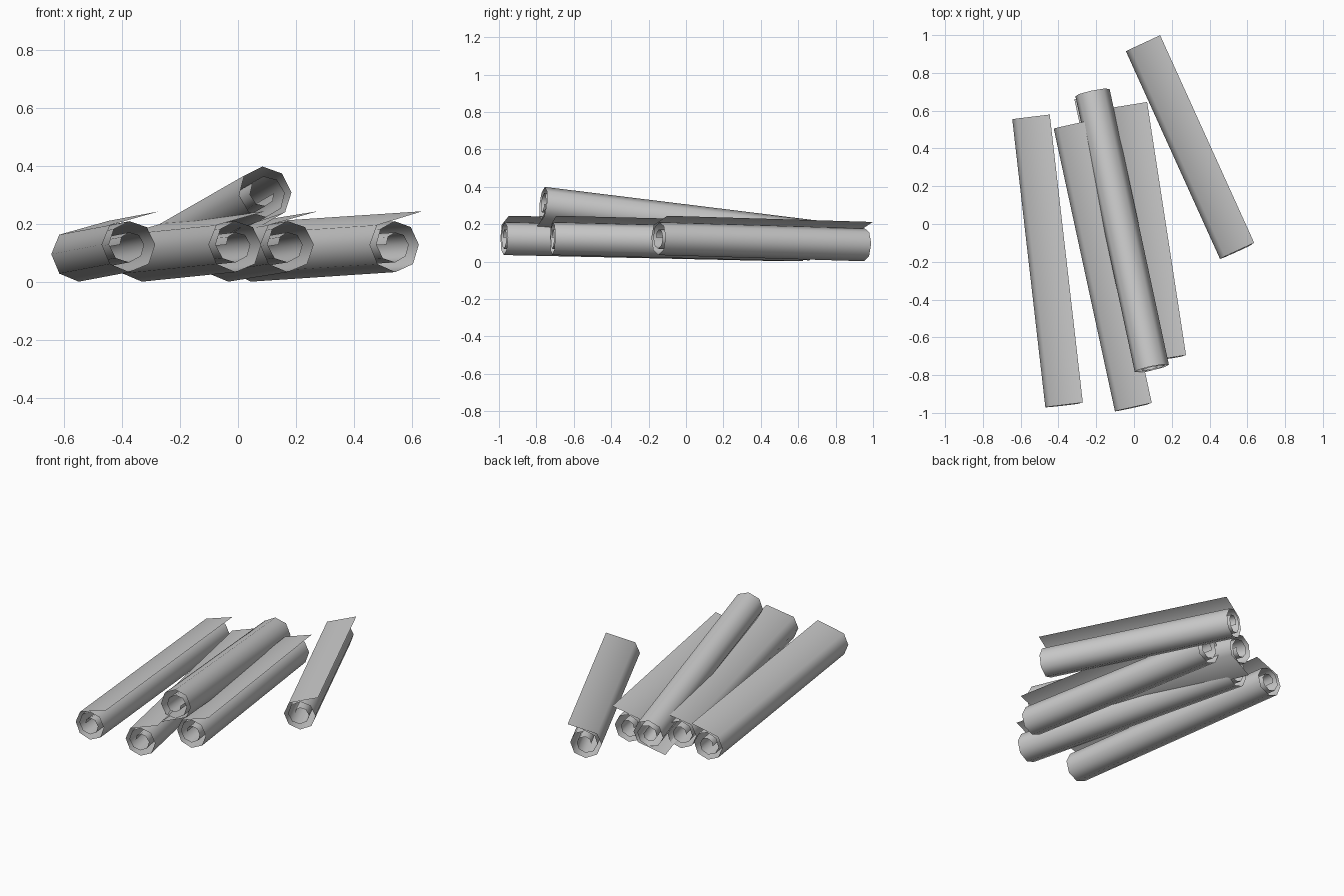
import bpy
import bmesh
from math import radians, cos, sin
from mathutils import Vector

cube = bpy.data.objects.get("Cube")
if cube:
    bpy.data.objects.remove(cube, do_unlink=True)

# Plain grey paper
paper = bpy.data.materials.new("grey_paper")
paper.use_nodes = True
GREY = (0.6, 0.6, 0.6, 1.0)
paper.diffuse_color = GREY
bsdf = next(n for n in paper.node_tree.nodes if n.type == 'BSDF_PRINCIPLED')
bsdf.inputs["Base Color"].default_value = GREY
bsdf.inputs["Roughness"].default_value = 0.8


def spiral_profile(radius=0.095, steps=18):
    """Loose flap edge, then an eight-sided spiral winding inwards."""
    points = [(0.105, 0.115)]
    for i in range(steps):
        r = radius - max(0, i - 4) * 0.0048
        a = radians(135 + 45 * i)
        points.append((r * cos(a), r * sin(a)))
    return points


def rolled_sheet(name, front, back, twist=0):
    """Sweep the spiral straight from the front centre to the back centre."""
    front, back = Vector(front), Vector(back)
    axis = (back - front).normalized()
    side = axis.cross(Vector((0, 0, 1))).normalized()
    up = side.cross(axis)
    c, s = cos(radians(twist)), sin(radians(twist))
    u, v = side * c + up * s, up * c - side * s

    bm = bmesh.new()
    rings = [[bm.verts.new(end + u * a + v * b) for a, b in spiral_profile()]
             for end in (front, back)]
    near, far = rings
    for i in range(len(near) - 1):
        bm.faces.new((near[i], far[i], far[i + 1], near[i + 1]))
    mesh = bpy.data.meshes.new(name)
    bm.to_mesh(mesh)
    bm.free()
    mesh.materials.append(paper)
    obj = bpy.data.objects.new(name, mesh)
    bpy.context.collection.objects.link(obj)

    bpy.ops.object.select_all(action='DESELECT')
    obj.select_set(True)
    bpy.context.view_layer.objects.active = obj
    bpy.ops.object.shade_smooth_by_angle(angle=radians(70))


# Four rolls lying on the ground
rolled_sheet("right_roll", (-0.375, -0.96, 0.13), (-0.55, 0.565, 0.097))
rolled_sheet("middle_roll", (-0.008, -0.972, 0.13), (-0.332, 0.525, 0.097))
rolled_sheet("inner_left_roll", (0.172, -0.713, 0.13), (-0.034, 0.627, 0.097))
rolled_sheet("outer_left_roll", (0.542, -0.146, 0.13), (0.044, 0.953, 0.097))

# Roll leaning on top, turned so its flap is underneath
rolled_sheet("top_roll", (0.092, -0.765, 0.305), (-0.222, 0.695, 0.125), 183)
